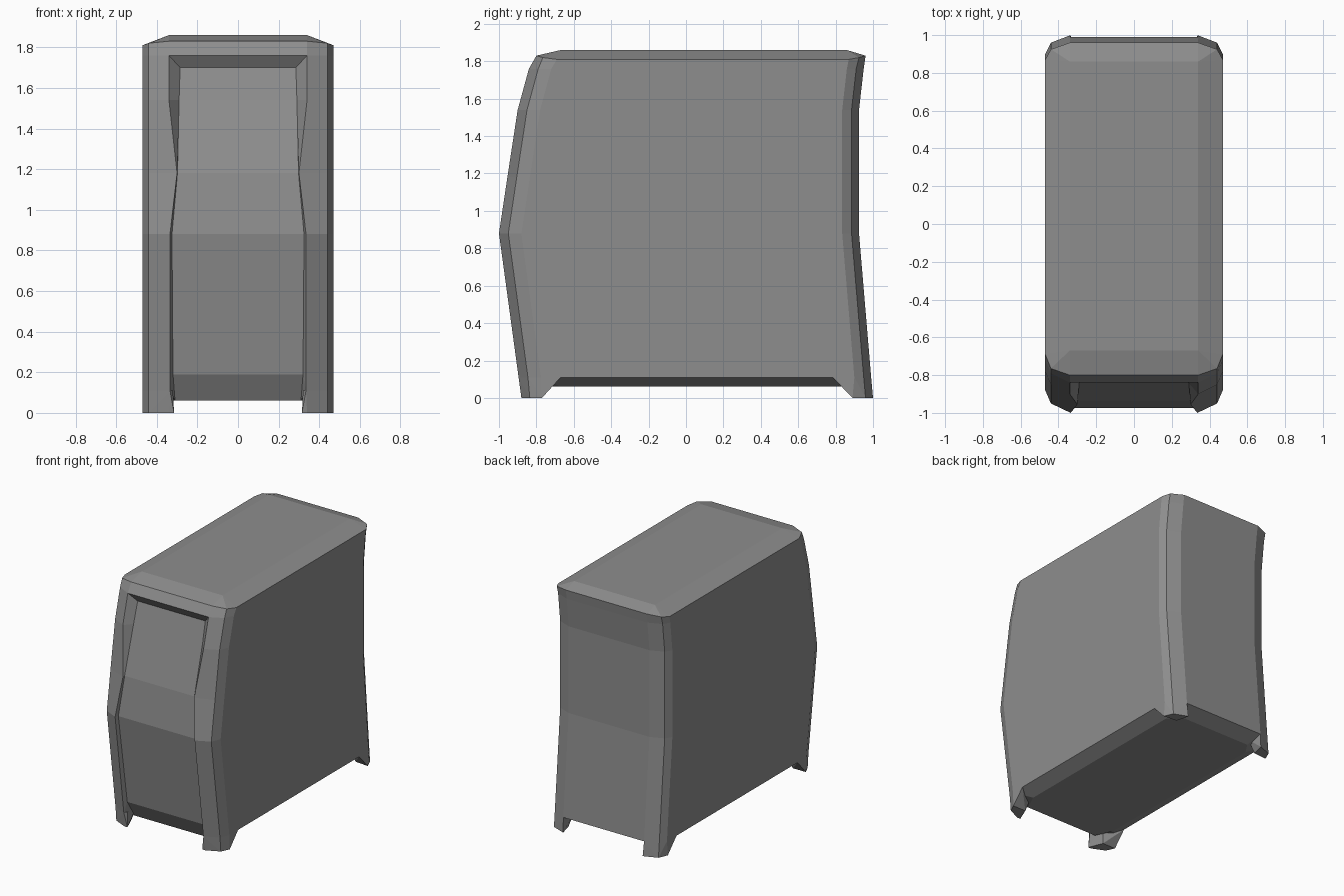
import bpy
import bmesh

if "Cube" in bpy.data.objects:
    bpy.data.objects.remove(bpy.data.objects["Cube"], do_unlink=True)

grey = bpy.data.materials.new("mid_grey")
grey.use_nodes = True
colour = (0.27, 0.27, 0.27, 1)
grey.diffuse_color = colour
grey.node_tree.nodes["Principled BSDF"].inputs["Base Color"].default_value = colour


def finish(bm, name):
    bmesh.ops.recalc_face_normals(bm, faces=bm.faces[:])
    mesh = bpy.data.meshes.new(name)
    bm.to_mesh(mesh)
    bm.free()
    mesh.materials.append(grey)
    obj = bpy.data.objects.new(name, mesh)
    bpy.context.collection.objects.link(obj)
    return obj


def ring(bm, half):
    """Closed loop: the right half from front to back, then its mirror."""
    pts = half + [(-x, y, z) for x, y, z in reversed(half)]
    return [bm.verts.new(p) for p in pts]


def pair(bm, x, y, z):
    return [bm.verts.new((x, y, z)), bm.verts.new((-x, y, z))]


bm = bmesh.new()

# Case shell: height, front y, back y, half width of the front opening
levels = [(0.11, -0.895, 0.99, 0.335), (0.88, -1.0, 0.925, 0.335),
          (1.18, -0.955, 0.925, 0.30), (1.54, -0.90, 0.925, 0.34),
          (1.76, -0.84, 0.95, 0.34)]
rings = []
for z, front, back, opening in levels:
    rings.append(ring(bm, [(opening, front, z), (0.44, front + 0.05, z),
                           (0.47, front + 0.12, z), (0.47, back - 0.09, z),
                           (0.44, back - 0.04, z), (0.34, back, z)]))
rings.append(ring(bm, [(0.34, -0.80, 1.83), (0.44, -0.765, 1.82),
                       (0.47, -0.69, 1.81), (0.47, 0.87, 1.81),
                       (0.44, 0.925, 1.82), (0.34, 0.96, 1.83)]))
n = len(rings[0])
for k, (low, high) in enumerate(zip(rings, rings[1:])):
    for i in range(n):
        if i == n - 1 and k < 4:
            continue  # front opening
        j = (i + 1) % n
        bm.faces.new((low[i], low[j], high[j], high[i]))

# Chamfered lid
lid = ring(bm, [(0.34, -0.67, 1.86), (0.34, 0.86, 1.86)])
edge = rings[-1]
bm.faces.new(lid)
corner = [0, 0, 0, 1, 1, 1, 2, 2, 2, 3, 3, 3]
for i in range(n):
    j = (i + 1) % n
    a, b = lid[corner[i]], lid[corner[j]]
    bm.faces.new((edge[i], edge[j], a) if a is b else (edge[i], edge[j], b, a))

# Recessed front panel with its sloping rim
panel = [pair(bm, *p) for p in [(0.32, -0.875, 0.19), (0.325, -0.975, 0.88),
                                (0.298, -0.938, 1.18), (0.29, -0.842, 1.54),
                                (0.285, -0.80, 1.70)]]
for k in range(4):
    low, high = panel[k], panel[k + 1]
    bm.faces.new((low[0], low[1], high[1], high[0]))
    for side, idx in ((0, 0), (1, n - 1)):
        bm.faces.new((rings[k][idx], low[side], high[side], rings[k + 1][idx]))
bm.faces.new((panel[4][0], panel[4][1], rings[4][-1], rings[4][0]))

# Underside with bevelled edges
base = ring(bm, [(0.31, -0.80, 0.06), (0.37, -0.67, 0.06),
                 (0.37, 0.79, 0.06), (0.31, 0.88, 0.06)])
bm.faces.new(base)
r = rings[0]
bm.faces.new((panel[0][0], panel[0][1], base[7], base[0]))
bm.faces.new((r[0], panel[0][0], base[0]))
bm.faces.new((r[-1], panel[0][1], base[7]))
for a, b in (((0, 1, 2), (1, 0)), ((2, 3), (2, 1)), ((3, 4, 5), (3, 2)),
             ((5, 6), (4, 3)), ((6, 7, 8), (5, 4)), ((8, 9), (6, 5)),
             ((9, 10, 11), (7, 6))):
    bm.faces.new([r[i] for i in a] + [base[i] for i in b])
finish(bm, "computer_case")


# Corner feet
def foot(name, sign, bottom, top):
    fbm = bmesh.new()
    for pts, z in ((bottom, 0), (top, 0.11)):
        for x, y in pts:
            fbm.verts.new((sign * x, y, z))
    hull = bmesh.ops.convex_hull(fbm, input=fbm.verts[:])
    bmesh.ops.delete(fbm, geom=list(set(hull["geom_interior"])), context="VERTS")
    bmesh.ops.dissolve_limit(fbm, angle_limit=0.02, verts=fbm.verts[:],
                             edges=fbm.edges[:])
    finish(fbm, name)


for side, sign in (("left", 1), ("right", -1)):
    foot("front_foot_" + side, sign,
         [(0.315, -0.88), (0.34, -0.88), (0.44, -0.835), (0.47, -0.77), (0.36, -0.77)],
         [(0.32, -0.87), (0.335, -0.895), (0.44, -0.845), (0.47, -0.775),
          (0.47, -0.67), (0.33, -0.74)])
    foot("back_foot_" + side, sign,
         [(0.335, 1.0), (0.44, 0.96), (0.47, 0.89), (0.36, 0.90)],
         [(0.34, 0.99), (0.44, 0.95), (0.47, 0.90), (0.47, 0.785), (0.33, 0.87)])
